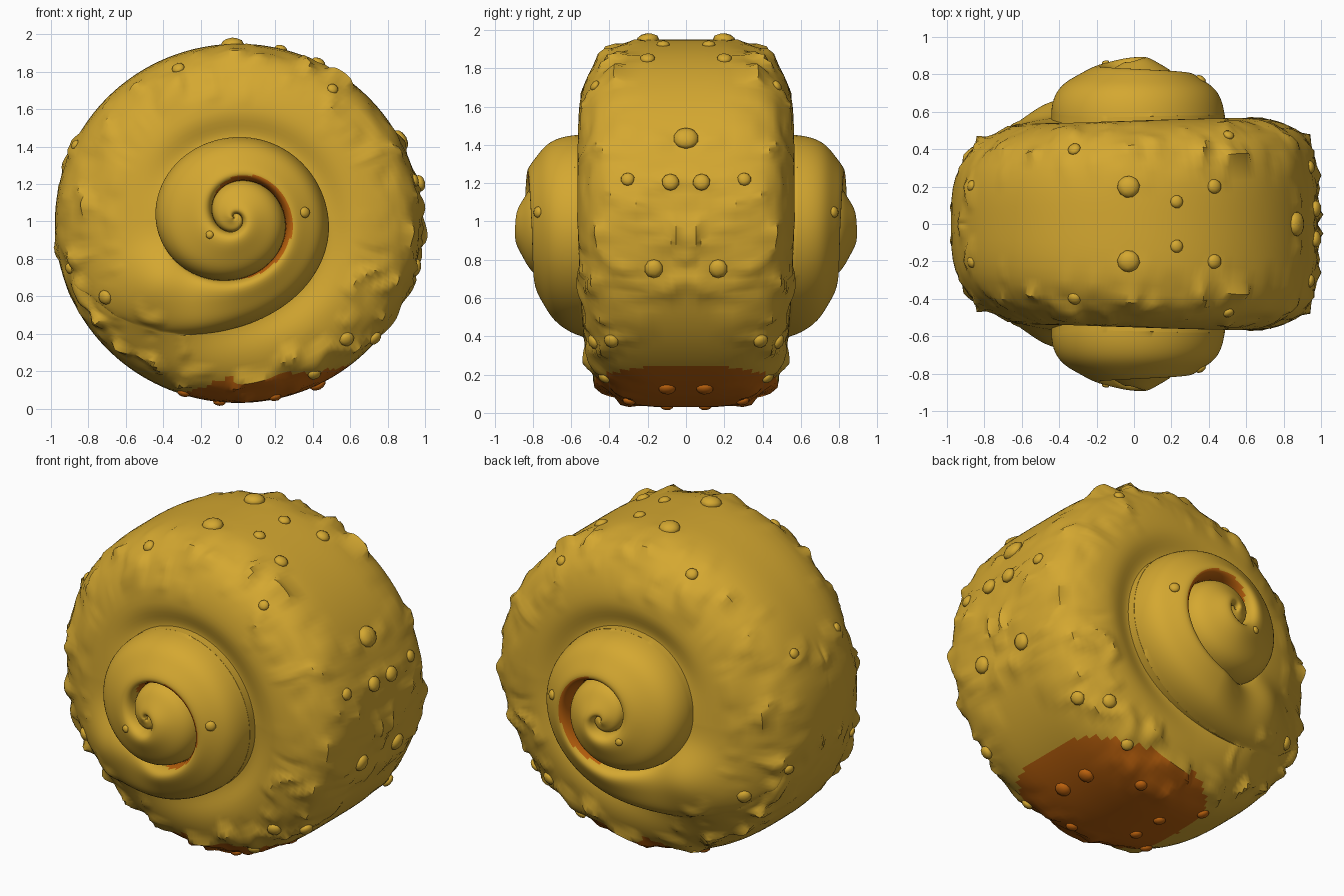
import bpy, bmesh, math, random
from mathutils import Vector, noise
from mathutils.bvhtree import BVHTree

if "Cube" in bpy.data.objects:
    bpy.data.objects.remove(bpy.data.objects["Cube"])

random.seed(4)
R = 0.96


def material(name, rgb):
    m = bpy.data.materials.new(name)
    m.diffuse_color = (*rgb, 1)
    m.use_nodes = True
    m.node_tree.nodes["Principled BSDF"].inputs["Base Color"].default_value = m.diffuse_color
    return m


MATS = [material("golden shell", (0.66, 0.39, 0.03)),
        material("burnt orange", (0.50, 0.12, 0.004))]

# Values every quarter turn of the spiral, from turn -1 to turn 2
SEAM = [0, .02, .04, .07, .11, .20, .26, .32, .42, .445, .485, .57, R]
GROOVE = [.83, .83, .83, .81, .77, .73, .70, .67, .60, .55, .54, .52, .40]
BULGE = [0, .01, .02, .03, .05, .06, .09, .115, .12, .145, .15, .145, .06]


def spline(vals, t):
    s = min(max((t + 1) * 4, 0), 12)
    i = min(int(s), 11)
    f = s - i
    a, b, c, d = (vals[min(max(k, 0), 12)] for k in (i - 1, i, i + 1, i + 2))
    return b + f * ((c - a) + f * ((2*a - 5*b + 4*c - d) + f * (3*(b - c) + d - a))) / 2


def seam(t):
    return min(max(spline(SEAM, t), 0), R)


def smooth(a, b, x):
    x = min(max((x - a) / (b - a), 0), 1)
    return x * x * (3 - 2 * x)


def body_height(r, u):
    # rounded drum, squarer on the right, narrower at the bottom,
    # with a swelling at lower left where the coil runs into it
    c, s = -math.cos(2*math.pi*u), math.sin(2*math.pi*u)
    n = 4.0 + 0.9 * c + 0.4 * max(c, 0)
    a = 0.58 + 0.005 * c + 0.02 * min(s, 0)
    h = a * max(0, 1 - (r / R) ** n) ** (1 / n)
    d2 = (r * c + .40) ** 2 + (r * s + .36) ** 2
    return h + 0.12 * math.exp(-d2 / 0.2 ** 2) * (1 - smooth(.75, .95, r / R))


def height(r, v, u, t):
    h = body_height(r, u)
    if t <= 2:
        g = spline(GROOVE, t - 1) * (1 - v) + spline(GROOVE, t) * v
        b = spline(BULGE, t) * max(0, 1 - abs(2*v - 1) ** 4) ** 0.5
        tube = g + b
        if t <= 1:
            return tube
        # the last part of the coil melts into the drum
        w = smooth(1.74, 1.97, t)
        return max(tube, h) * (1 - w) + h * w
    dip = smooth(2, 2.2, t) * (1 - smooth(2.6, 2.85, t))
    return h - 0.05 * dip * math.exp(-((r - seam(t - 1)) / 0.1) ** 2)


# Shell half: polar sheet following the spiral seam, mirrored to the back
NU, NV = 240, 22
VS = [(1 - math.cos(math.pi * i / NV)) / 2 for i in range(NV)]
VS += [1 - 1e-3, 1 - 1e-4, 1 - 1e-5, 1 - 1e-6, 1]
bm = bmesh.new()
cols = []
for j in range(NU + 1):
    u = j / NU
    col = []
    for k in (-1, 0, 1, 2):
        t = u + k
        lo = seam(t - 1) if k > -1 else 0
        hi = seam(t) if k < 2 else R
        for v in VS:
            r = lo + (hi - lo) * v
            off = 1 - r / R
            x = -math.cos(2*math.pi*u) * r * 1.02 - 0.02 * off
            z = math.sin(2*math.pi*u) * r + 0.03 * off + 0.99
            col.append((bm.verts.new((x, -height(r, v, u, t), z)), k, v))
    cols.append(col)
for j in range(NU):
    u = j / NU
    for i in range(len(cols[0]) - 1):
        f = bm.faces.new((cols[j][i][0], cols[j+1][i][0], cols[j+1][i+1][0], cols[j][i+1][0]))
        k, v = cols[j][i][1:]
        # orange line showing in the inner seam
        if k == 1 and .12 < u < .74 and v < 0.15 * math.sin(math.pi * (u - .12) / .62):
            f.material_index = 1
bmesh.ops.remove_doubles(bm, verts=bm.verts, dist=2e-4)
bmesh.ops.dissolve_degenerate(bm, edges=bm.edges, dist=1e-5)
bm.normal_update()

# Rough flakes on the outer coil
moves = []
for vert in bm.verts:
    p = vert.co
    rr = math.hypot(p.x, p.z - 1)
    mask = smooth(.62, .75, rr) * smooth(.2, .36, abs(p.y) + .3 * smooth(.75, .98, abs(p.x)))
    if mask > 0:
        q = Vector((p.x * 7, p.y * 10, p.z * 7))
        q += noise.noise_vector(p * 5) * 0.8
        n = noise.noise(q)
        d = 0.075 * max(0, n - .15) - 0.03 * max(0, -n - .3)
        moves.append((vert, vert.normal * d * mask))
for vert, m in moves:
    on_plane = abs(vert.co.y) < 1e-4
    vert.co += m
    vert.co.y = 0 if on_plane else min(vert.co.y, -0.0005)

# Orange patch underneath
for f in bm.faces:
    c = f.calc_center_median()
    a = math.atan2(c.x, 1 - c.z)
    if math.hypot(c.x, c.z - 1) > .8:
        wob = 1 + .06 * noise.noise(c * 7)
        if abs((a - .18) / .51) ** 3 + abs(c.y / .47) ** 3 < wob:
            f.material_index = 1


def finish(name, bm):
    me = bpy.data.meshes.new(name)
    bm.to_mesh(me)
    ob = bpy.data.objects.new(name, me)
    bpy.context.collection.objects.link(ob)
    for m in MATS:
        me.materials.append(m)
    mod = ob.modifiers.new("mirror", 'MIRROR')
    mod.use_axis = (False, True, False)
    mod.merge_threshold = 0.0004
    bpy.ops.object.select_all(action='DESELECT')
    ob.select_set(True)
    bpy.context.view_layer.objects.active = ob
    bpy.ops.object.shade_smooth_by_angle(angle=math.radians(40))
    return ob


tree = BVHTree.FromBMesh(bm)
finish("spiral_shell", bm)

# Small knobs scattered over the surface: aim point and radius
KNOBS = [((-.03, -.2, 1.95), .06), ((.23, -.12, 1.93), .035), ((.43, -.2, 1.85), .04),
         ((.86, -.005, 1.43), .06), ((.95, -.08, 1.2), .045), ((.96, -.17, .75), .05),
         ((.37, -.8, 1.05), .03), ((-.15, -.85, .93), .022), ((.9, -.29, 1.21), .035),
         ((-.32, -.4, 1.82), .035), ((.6, -.5, .35), .04), ((.75, -.4, .36), .04),
         ((.4, -.42, .2), .035), ((-.1, -.1, .03), .035), ((-.3, -.25, .06), .035),
         ((.43, -.1, .12), .045), ((.2, -.3, .05), .035), ((-.85, -.2, 1.4), .03),
         ((-.9, -.3, .75), .03), ((-.7, -.45, .6), .04), ((.5, -.47, 1.7), .03)]
kb = bmesh.new()
origin = Vector((0, 0, 1))
for aim, rad in KNOBS:
    d = (Vector(aim) - origin).normalized()
    hit, normal, _, _ = tree.ray_cast(origin, d)
    if hit is None:
        continue
    rot = normal.to_track_quat('Z', 'Y').to_matrix().to_4x4()
    new = bmesh.ops.create_icosphere(kb, subdivisions=2, radius=rad)["verts"]
    for v in new:
        v.co.x *= random.uniform(.95, 1.05)
        v.co.z *= .6
        v.co = hit + rot @ v.co
    under = hit.z < .15 and -.3 < hit.x < .58
    for f in {f for v in new for f in v.link_faces}:
        f.material_index = int(under)
finish("surface_knobs", kb)
